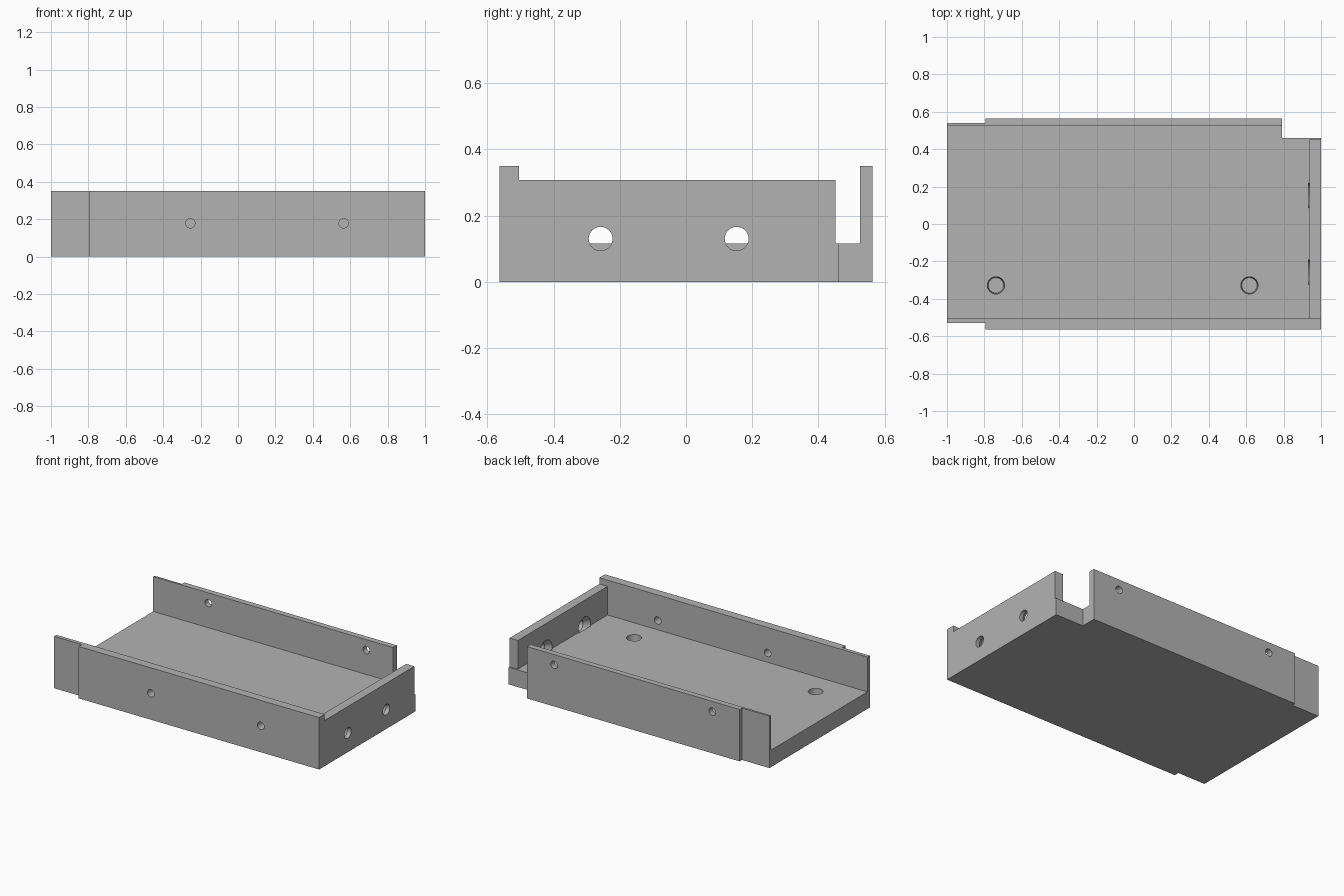
import bpy, bmesh, math

if "Cube" in bpy.data.objects:
    bpy.data.objects.remove(bpy.data.objects["Cube"], do_unlink=True)

grey = bpy.data.materials.new("plain_grey")
grey.use_nodes = True
colour = (0.45, 0.45, 0.45, 1)
grey.diffuse_color = colour
for node in grey.node_tree.nodes:
    if node.type == "BSDF_PRINCIPLED":
        node.inputs["Base Color"].default_value = colour

HEIGHT, FLOOR = 0.35, 0.115


def prism(name, outline, z0, z1):
    """Extrude a plan outline from z0 to z1."""
    bm = bmesh.new()
    face = bm.faces.new([bm.verts.new((x, y, z0)) for x, y in outline])
    top = bmesh.ops.extrude_face_region(bm, geom=[face])["geom"]
    verts = [v for v in top if isinstance(v, bmesh.types.BMVert)]
    bmesh.ops.translate(bm, verts=verts, vec=(0, 0, z1 - z0))
    bmesh.ops.recalc_face_normals(bm, faces=bm.faces)
    mesh = bpy.data.meshes.new(name)
    bm.to_mesh(mesh)
    bm.free()
    mesh.materials.append(grey)
    obj = bpy.data.objects.new(name, mesh)
    bpy.context.collection.objects.link(obj)
    return obj


# Tray block with stepped side walls and a set-back rear corner
tray = prism("tray", [(-1, -0.53), (-0.795, -0.53), (-0.795, -0.564), (1, -0.564),
                      (1, 0.461), (0.79, 0.461), (0.79, 0.564), (-0.795, 0.564),
                      (-0.795, 0.539), (-1, 0.539)], 0, HEIGHT)


def cut(cutter):
    """Subtract a cutter from the tray and remove it."""
    cutter.hide_render = True
    mod = tray.modifiers.new("cut", "BOOLEAN")
    mod.operation, mod.solver, mod.object = "DIFFERENCE", "EXACT", cutter
    bpy.context.view_layer.objects.active = tray
    bpy.ops.object.modifier_apply(modifier=mod.name)
    bpy.data.objects.remove(cutter, do_unlink=True)


def cut_box(x0, x1, y0, y1, z0):
    cut(prism("box_cutter", [(x0, y0), (x1, y0), (x1, y1), (x0, y1)], z0, 0.5))


def cut_hole(centre, r1, r2, depth, rotation=(0, 0, 0)):
    bpy.ops.mesh.primitive_cone_add(vertices=32, radius1=r1, radius2=r2, depth=depth,
                                    location=centre, rotation=rotation)
    cutter = bpy.context.object
    cutter.data.materials.append(grey)
    cut(cutter)


# Inner cavity, lowered end wall, open rear corner
cut_box(-1.1, 0.939, -0.505, 0.525, FLOOR)
cut_box(0.9, 1.1, -0.505, 0.7, 0.308)
cut_box(0.9, 1.1, 0.451, 0.7, FLOOR)

# Screw holes through the front and back walls
along_y = (math.pi / 2, 0, 0)
for x in (-0.255, 0.565):
    cut_hole((x, -0.54, 0.178), 0.025, 0.025, 0.15, along_y)
for x in (-0.59, 0.59):
    cut_hole((x, 0.54, 0.28), 0.025, 0.025, 0.15, along_y)

# End wall holes, countersunk on the inside
along_x = (0, math.pi / 2, 0)
for y in (-0.258, 0.153):
    cut_hole((0.99, y, 0.13), 0.036, 0.036, 0.1, along_x)
    cut_hole((0.953, y, 0.13), 0.07, 0.036, 0.04, along_x)

# Blind holes in the floor
for x in (-0.738, 0.617):
    cut_hole((x, -0.328, 0.08), 0.041, 0.047, 0.1)

# Smooth hole walls, sharp edges elsewhere
bpy.ops.object.select_all(action="DESELECT")
tray.select_set(True)
bpy.context.view_layer.objects.active = tray
bpy.ops.object.shade_smooth_by_angle(angle=math.radians(25))
